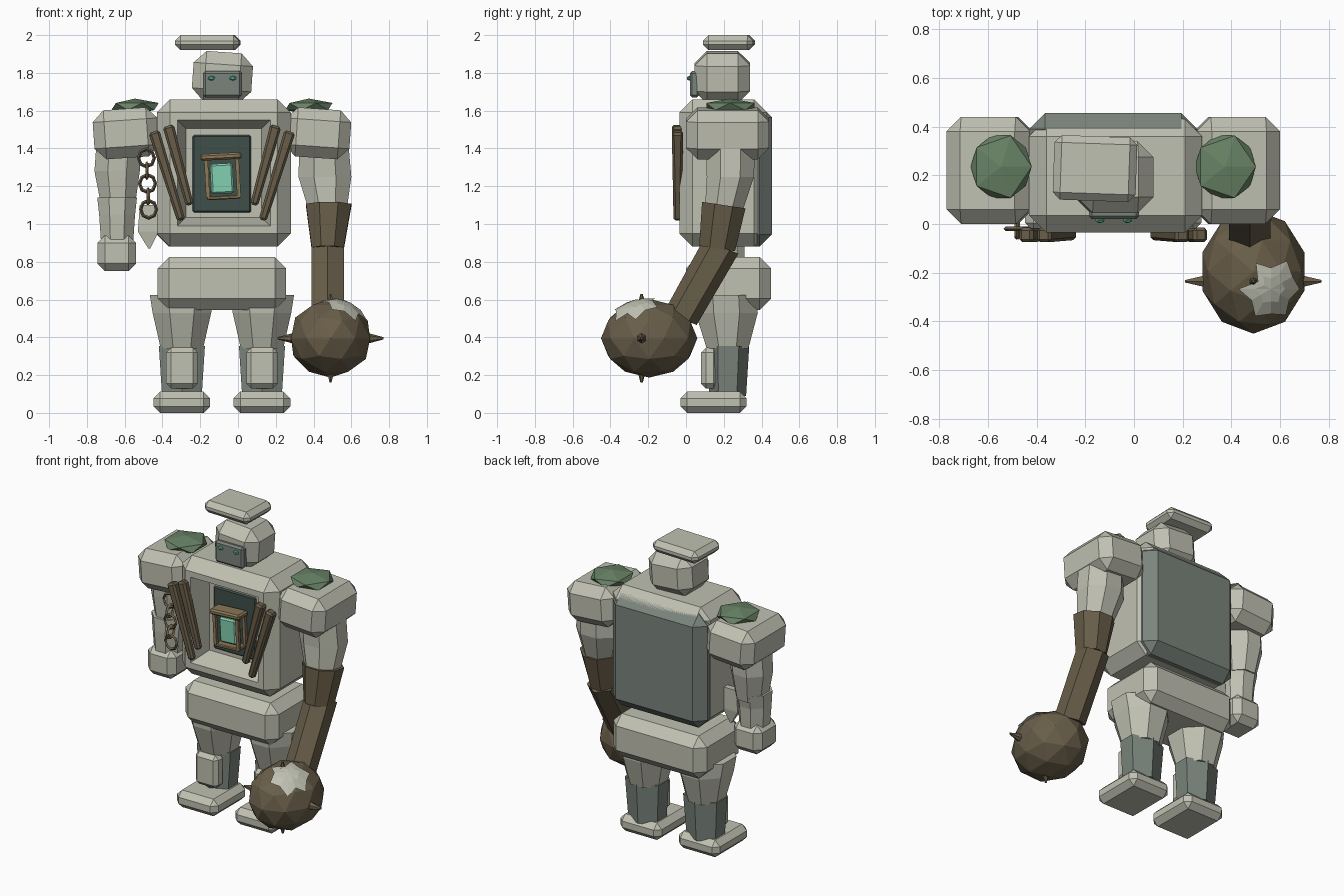
import bpy, bmesh, math
from mathutils import Vector, Matrix

if "Cube" in bpy.data.objects:
    bpy.data.objects.remove(bpy.data.objects["Cube"])

CX = -0.085  # body mid-line


def material(name, r, g, b):
    m = bpy.data.materials.new(name)
    lin = [((c / 255 + 0.055) / 1.055) ** 2.4 for c in (r, g, b)]
    m.diffuse_color = (*lin, 1)
    m.use_nodes = True
    m.node_tree.nodes["Principled BSDF"].inputs["Base Color"].default_value = m.diffuse_color
    return m


STONE = material("pale stone", 192, 193, 178)
SLATE = material("grey green slate", 122, 132, 124)
DARK = material("dark teal", 62, 78, 74)
WOOD = material("dark brown", 105, 94, 73)
TAN = material("tan wood", 140, 120, 88)
MOSS = material("moss green", 104, 130, 101)
GLOW = material("glowing mint", 130, 208, 177)
EYE = material("eye teal", 84, 170, 145)


def finish(name, bm, mat):
    bmesh.ops.recalc_face_normals(bm, faces=bm.faces)
    me = bpy.data.meshes.new(name)
    bm.to_mesh(me)
    bm.free()
    me.materials.append(mat)
    ob = bpy.data.objects.new(name, me)
    bpy.context.collection.objects.link(ob)
    return ob


def block_mesh(lo, hi, bevel=0.0, taper=1.0, tilt=0.0, spin=0.0):
    """Chamfered box; taper scales the bottom, tilt turns about y, spin about z."""
    lo, hi = Vector(lo), Vector(hi)
    mid, size = (lo + hi) / 2, hi - lo
    bm = bmesh.new()
    bmesh.ops.create_cube(bm, size=1)
    for v in bm.verts:
        s = taper if v.co.z < 0 else 1
        v.co = Vector((v.co.x * size.x * s, v.co.y * size.y * s, v.co.z * size.z))
    if bevel:
        bmesh.ops.bevel(bm, geom=bm.edges[:], offset=bevel, segments=1, affect='EDGES')
    rot = Matrix.Rotation(math.radians(spin), 4, 'Z') @ Matrix.Rotation(math.radians(tilt), 4, 'Y')
    bm.transform(Matrix.Translation(mid) @ rot)
    return bm


def block(name, mat, lo, hi, *args, **kw):
    return finish(name, block_mesh(lo, hi, *args, **kw), mat)


def loft(name, mat, rings, sides=8, slope=0.0):
    """Skin through rings (x, y, z, rx, ry); slope tips the rings along y."""
    bm = bmesh.new()
    loops = []
    for x, y, z, rx, ry in rings:
        loop = []
        for i in range(sides):
            a = 2 * math.pi * (i + 0.5) / sides
            k = 1 / math.cos(math.pi / sides)
            dy = math.sin(a) * ry * k
            loop.append(bm.verts.new((x + math.cos(a) * rx * k, y + dy, z + dy * slope)))
        loops.append(loop)
    for a, b in zip(loops, loops[1:]):
        for i in range(sides):
            j = (i + 1) % sides
            bm.faces.new((a[i], a[j], b[j], b[i]))
    bm.faces.new(loops[0])
    bm.faces.new(loops[-1])
    return finish(name, bm, mat)


def ball(name, mat, loc, radii, sub=1):
    bm = bmesh.new()
    bmesh.ops.create_icosphere(bm, subdivisions=sub, radius=1)
    bm.transform(Matrix.Translation(loc) @ Matrix.Diagonal((*radii, 1)))
    return finish(name, bm, mat)


# Torso with a tapered niche sunk into its front
bm = block_mesh((-0.43, -0.035, 0.88), (0.28, 0.43, 1.66), 0.07)
bm.faces.ensure_lookup_table()
front = max(bm.faces, key=lambda f: -f.normal.y * f.calc_area())
bmesh.ops.inset_region(bm, faces=[front], thickness=0.055)
bmesh.ops.inset_region(bm, faces=[front], thickness=0.065, depth=-0.13)
finish("torso", bm, STONE)
block("niche_panel", DARK, (-0.24, 0.085, 1.06), (0.07, 0.11, 1.47), 0.008)
block("back_slab", SLATE, (-0.43, 0.3, 0.88), (0.26, 0.455, 1.63), 0.065)
block("pelvis", STONE, (-0.425, 0.0, 0.545), (0.255, 0.45, 0.825), 0.06)

# Lantern inside the niche
block("lantern_glow", GLOW, (-0.145, 0.01, 1.16), (-0.025, 0.07, 1.32), 0.01, tilt=-3)
block("lantern_top", TAN, (-0.2, -0.02, 1.34), (0.02, 0.08, 1.375), 0.01, tilt=-3)
block("lantern_base", TAN, (-0.165, -0.005, 1.13), (0.01, 0.08, 1.15), 0.005, tilt=-3)
for i, (x, y) in enumerate([(-0.165, 0.0), (0.0, 0.0), (-0.16, 0.07), (0.0, 0.07)]):
    block(f"lantern_post_{i}", TAN, (x - 0.01, y - 0.01, 1.14), (x + 0.01, y + 0.01, 1.36), tilt=-3)

# Head, face plate, eyes and flat cap
block("head", STONE, (-0.24, 0.045, 1.645), (0.075, 0.34, 1.91), 0.065, tilt=4)
block("face_plate", SLATE, (-0.185, 0.02, 1.67), (0.02, 0.07, 1.81), 0.012)
for x in (-0.14, -0.027):
    ball("eye", EYE, (x, 0.017, 1.772), (0.021, 0.014, 0.013))
block("cap", STONE, (-0.33, 0.095, 1.92), (0.01, 0.36, 2.0), 0.03, spin=-2)

# Parts repeated on both sides of the body
for side, s in (("left", -1), ("right", 1)):
    def mx(a, b):
        return sorted((CX + s * a, CX + s * b))

    # Shoulder block and moss cap
    x0, x1 = mx(0.335, 0.68)
    block(f"{side}_shoulder", STONE, (x0, 0.0, 1.35), (x1, 0.44, 1.61), 0.06, tilt=s * 4)
    ball(f"{side}_moss", MOSS, (CX + s * 0.46, 0.235, 1.622), (0.14, 0.15, 0.042))

    # Leg: thigh, calf, shin guard, foot
    lx = CX + s * 0.212
    loft(f"{side}_thigh", STONE, [(lx, 0.22, 0.34, 0.112, 0.11), (lx, 0.215, 0.53, 0.155, 0.165),
                                  (lx, 0.21, 0.625, 0.17, 0.165)])
    loft(f"{side}_calf", SLATE, [(lx, 0.22, 0.09, 0.105, 0.085), (lx, 0.225, 0.355, 0.122, 0.095)], 6)
    block(f"{side}_shin_guard", STONE, (lx - 0.083, 0.08, 0.13), (lx + 0.083, 0.17, 0.345), 0.025)
    block(f"{side}_foot", STONE, (lx - 0.15, -0.03, 0.0), (lx + 0.15, 0.32, 0.112), 0.035)

    # Splintered planks leaning on the chest
    for i, (xt, zt, xb, zb) in enumerate([(0.36, 1.49, 0.215, 1.02), (0.285, 1.52, 0.17, 1.1)]):
        top, bot = Vector((CX + s * xt, -0.045, zt)), Vector((CX + s * xb, -0.045, zb))
        d = top - bot
        m = (top + bot) / 2
        h = d.length / 2
        block(f"{side}_plank_{i}", WOOD, (m.x - 0.03, -0.075, m.z - h), (m.x + 0.03, -0.015, m.z + h),
              0.012, taper=0.7, tilt=math.degrees(math.atan2(d.x, d.z)))

# Left arm and fist
loft("left_upper_arm", STONE, [(-0.635, 0.22, 1.1, 0.09, 0.1), (-0.64, 0.23, 1.28, 0.12, 0.125),
                               (-0.63, 0.23, 1.42, 0.12, 0.13)])
loft("left_forearm", STONE, [(-0.64, 0.2, 0.9, 0.085, 0.09), (-0.64, 0.2, 1.05, 0.095, 0.1),
                             (-0.64, 0.21, 1.14, 0.105, 0.11)])
block("left_fist", STONE, (-0.745, 0.09, 0.75), (-0.54, 0.31, 0.94), 0.04)
loft("hanging_shard", STONE, [(-0.47, 0.2, 0.87, 0.005, 0.005), (-0.475, 0.2, 0.96, 0.055, 0.02),
                              (-0.47, 0.2, 1.1, 0.05, 0.02)], 4)

# Right arm: stone upper arm, wooden forearm running into the ball
loft("right_upper_arm", STONE, [(0.475, 0.2, 1.07, 0.1, 0.1), (0.46, 0.235, 1.25, 0.14, 0.125),
                                (0.455, 0.235, 1.42, 0.13, 0.13)])
loft("right_cuff", WOOD, [(0.475, 0.165, 0.87, 0.085, 0.095), (0.48, 0.2, 1.1, 0.12, 0.115)], 8, -0.15)
loft("right_shaft", WOOD, [(0.475, -0.03, 0.5, 0.085, 0.075), (0.475, 0.185, 0.88, 0.085, 0.08)], 6, -0.4)

# Spiked ball with a pale chipped patch
C, R = Vector((0.49, -0.195, 0.395)), Vector((0.22, 0.255, 0.208))
ball("wrecking_ball", WOOD, C, R, 2)
for d in ((-1, 0, 0), (1, 0, 0), (0, 0, 1), (0, 0, -1)):
    d = Vector(d)
    bm = bmesh.new()
    bmesh.ops.create_cone(bm, cap_ends=True, segments=6, radius1=0.03, radius2=0.006, depth=0.09)
    reach = 0.235 if d.x else 0.19
    pos = C + Vector((0, -0.04, 0)) + d * reach
    bm.transform(Matrix.Translation(pos) @ d.to_track_quat('Z', 'Y').to_matrix().to_4x4())
    finish("spike", bm, WOOD)

bm = bmesh.new()


def on_ball(x, y):
    u, v = (x - C.x) / R.x, (y - C.y) / R.y
    z = math.sqrt(max(0.0, 1 - u * u - v * v))
    return bm.verts.new(C + Vector((u * R.x, v * R.y, z * R.z)) * 1.025)


hub = on_ball(0.56, -0.265)
rim_r = (0.115, 0.10, 0.13, 0.085, 0.12, 0.06, 0.13, 0.09, 0.125, 0.1, 0.12, 0.085)
inner, outer = [], []
for i, r in enumerate(rim_r):
    a = 2 * math.pi * i / len(rim_r)
    inner.append(on_ball(0.56 + 0.5 * r * math.cos(a), -0.265 + 0.5 * r * math.sin(a)))
    outer.append(on_ball(0.56 + r * math.cos(a), -0.265 + r * math.sin(a)))
for i in range(len(rim_r)):
    j = (i + 1) % len(rim_r)
    bm.faces.new((hub, inner[i], inner[j]))
    bm.faces.new((inner[i], outer[i], outer[j], inner[j]))
finish("chipped_patch", bm, STONE)

# Chain: wide links joined by edge-on links
for i in range(5):
    wide = i % 2 == 0
    r, n, t = (0.042 if wide else 0.036), 8, 0.009
    bm = bmesh.new()
    rows = []
    for k in range(n):
        a = 2 * math.pi * k / n
        row = []
        for q in range(4):
            b = math.pi / 2 * q
            rr = r + t * math.cos(b)
            p = Vector((rr * math.cos(a), t * math.sin(b), rr * math.sin(a) * 1.1))
            row.append(bm.verts.new(p if wide else Vector((p.y, p.x, p.z))))
        rows.append(row)
    for k in range(n):
        for q in range(4):
            a, b, w = rows[k], rows[(k + 1) % n], (q + 1) % 4
            bm.faces.new((a[q], b[q], b[w], a[w]))
    bm.transform(Matrix.Translation((-0.485 + 0.003 * i, -0.02, 1.35 - 0.068 * i)))
    finish(f"chain_link_{i}", bm, TAN if not wide else WOOD)
